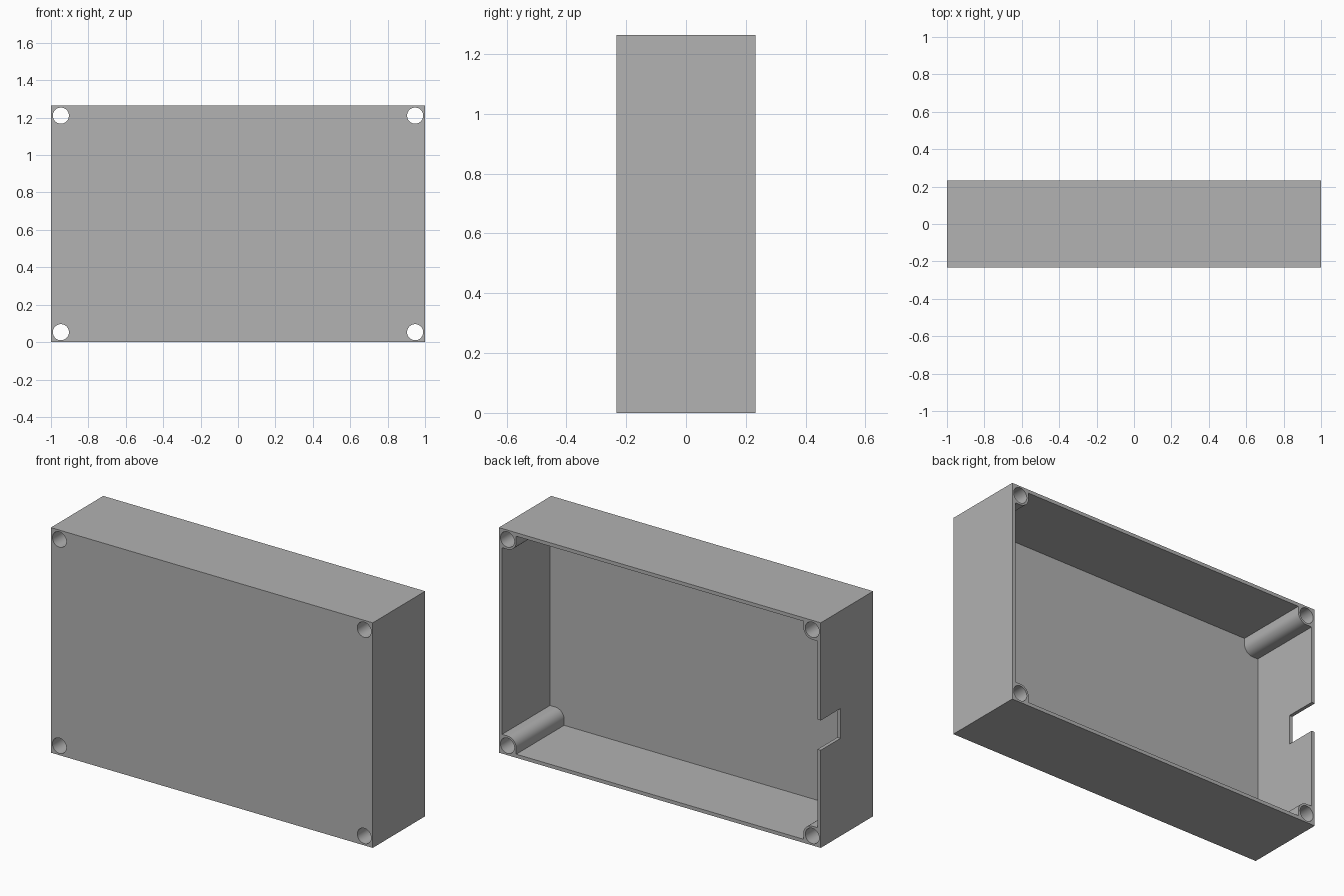
import bpy, bmesh, math
from mathutils import Vector

if "Cube" in bpy.data.objects:
    bpy.data.objects.remove(bpy.data.objects["Cube"])

W, D, H = 2.0, 0.465, 1.264       # outer size
WALL, FLOOR = 0.02, 0.04
INSET = 0.053                     # screw centre from the outer edges
HOLE_R, POST_R = 0.043, 0.055
NOTCH_H, NOTCH_D = 0.167, 0.175
MID = H / 2

grey = bpy.data.materials.new("plain_grey")
grey.use_nodes = True
colour = (0.445, 0.445, 0.445, 1)
grey.diffuse_color = colour
grey.node_tree.nodes["Principled BSDF"].inputs["Base Color"].default_value = colour


def prism(name, outline, y0, y1):
    """Extrude an (x, z) outline from y0 to y1."""
    bm = bmesh.new()
    face = bm.faces.new([bm.verts.new((x, y0, z)) for x, z in outline])
    grown = bmesh.ops.extrude_face_region(bm, geom=[face])["geom"]
    bmesh.ops.translate(bm, vec=Vector((0, y1 - y0, 0)),
                        verts=[v for v in grown if isinstance(v, bmesh.types.BMVert)])
    bmesh.ops.recalc_face_normals(bm, faces=bm.faces)
    mesh = bpy.data.meshes.new(name)
    bm.to_mesh(mesh)
    bm.free()
    mesh.materials.append(grey)
    ob = bpy.data.objects.new(name, mesh)
    bpy.context.collection.objects.link(ob)
    return ob


def box(x0, x1, z0, z1):
    return [(x0, z0), (x1, z0), (x1, z1), (x0, z1)]


def arc(cx, cz, r, start, sweep, steps):
    return [(cx + r * math.cos(start + sweep * i / steps),
             cz + r * math.sin(start + sweep * i / steps)) for i in range(steps + 1)]


def cut(target, cutter):
    cutter.hide_render = True
    mod = target.modifiers.new("cut", "BOOLEAN")
    mod.operation, mod.solver, mod.object = "DIFFERENCE", "EXACT", cutter
    bpy.context.view_layer.objects.active = target
    bpy.ops.object.modifier_apply(modifier=mod.name)
    bpy.data.objects.remove(cutter)


# Solid block of the tray, open side at the back
tray = prism("enclosure_tray", box(-W / 2, W / 2, 0, H), -D / 2, D / 2)

# Cavity outline, leaving a rounded screw post in each corner
cx, cz = W / 2 - INSET, MID - INSET
ix, iz = W / 2 - WALL, MID - WALL
cavity = []
for sx, sz in ((1, 1), (-1, 1), (-1, -1), (1, -1)):
    corner = [(ix, cz - POST_R)]
    corner += arc(cx, cz, POST_R, -math.pi / 2, -math.pi / 2, 12)
    corner += [(cx - POST_R, iz)]
    if sx * sz < 0:
        corner.reverse()
    cavity += [(sx * x, MID + sz * z) for x, z in corner]
cut(tray, prism("cavity_cutter", cavity, -D / 2 + FLOOR, D))

# Screw holes right through the posts
for sx in (-1, 1):
    for sz in (-1, 1):
        ring = arc(sx * cx, MID + sz * cz, HOLE_R, 0, 2 * math.pi, 48)[:-1]
        cut(tray, prism("hole_cutter", ring, -D, D))

# Cable notch in the rim of the right-hand wall
cut(tray, prism("notch_cutter",
                box(-W / 2 - WALL, -W / 2 + 2 * WALL, MID - NOTCH_H / 2, MID + NOTCH_H / 2),
                D / 2 - NOTCH_D, D))

# Smooth the round posts and holes, keep corners crisp
bpy.ops.object.select_all(action="DESELECT")
tray.select_set(True)
bpy.context.view_layer.objects.active = tray
bpy.ops.object.shade_smooth_by_angle(angle=math.radians(30))
